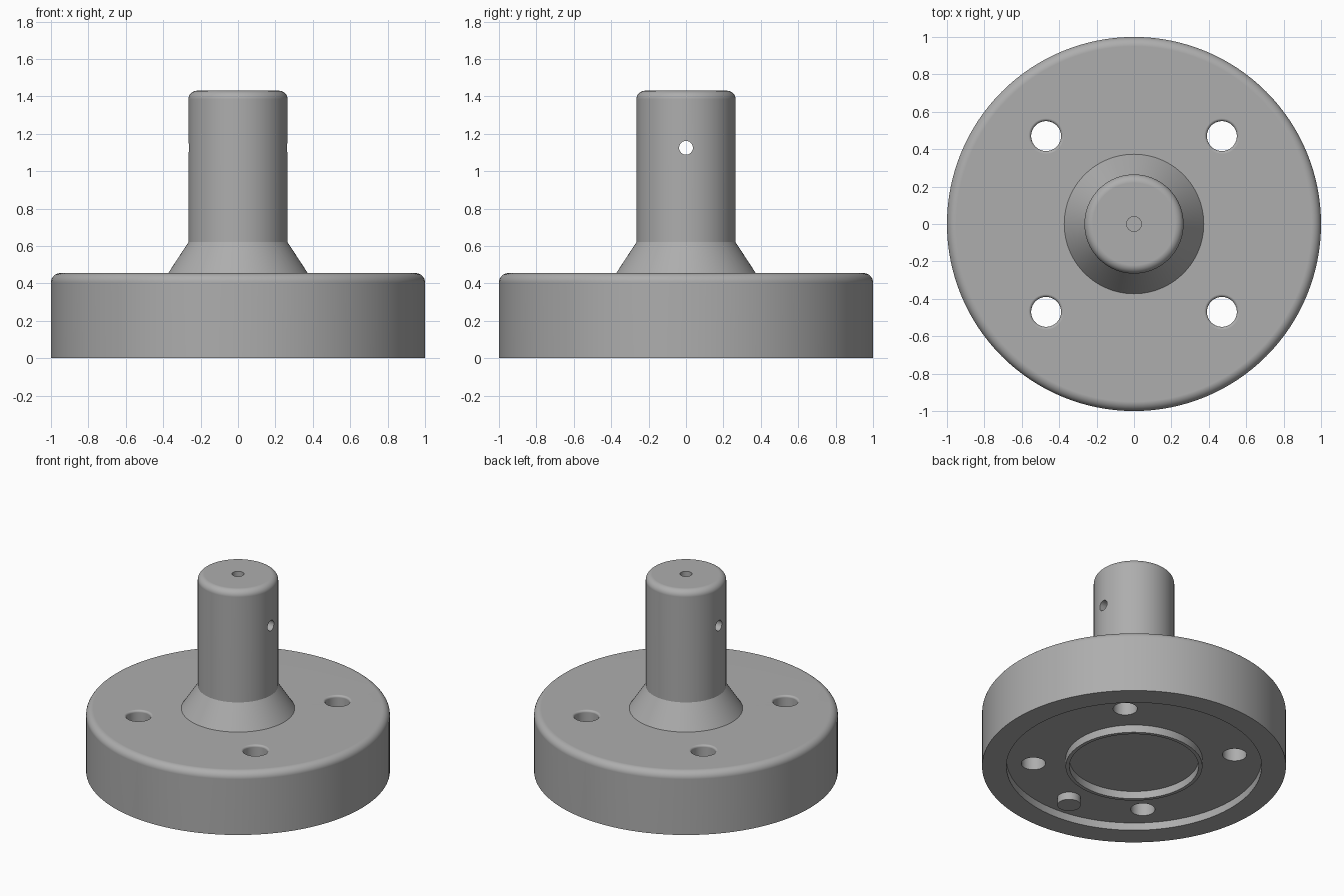
import bpy, bmesh
from math import sin, cos, pi, radians
from mathutils import Matrix, Vector

cube = bpy.data.objects.get("Cube")
if cube:
    bpy.data.objects.remove(cube, do_unlink=True)

# Single plain grey metal
GREY = (0.42, 0.42, 0.42, 1.0)
metal = bpy.data.materials.new("grey metal")
metal.use_nodes = True
metal.diffuse_color = GREY
metal.node_tree.nodes["Principled BSDF"].inputs["Base Color"].default_value = GREY


def arc(cx, cz, r, start, end, steps=8):
    """Points of a rounded corner, angles in degrees."""
    angles = [radians(start + (end - start) * i / steps) for i in range(steps + 1)]
    return [(cx + r * cos(a), cz + r * sin(a)) for a in angles]


def lathe(name, profile, sides, matrix=Matrix()):
    """Revolve an (r, z) profile, starting and ending on the axis, about z."""
    bm = bmesh.new()
    rings = []
    for r, z in profile:
        count = sides if r > 0 else 1
        rings.append([bm.verts.new((r * cos(2 * pi * i / sides), r * sin(2 * pi * i / sides), z))
                      for i in range(count)])
    for a, b in zip(rings, rings[1:]):
        if len(a) == 1:
            bm.faces.new(b)
        elif len(b) == 1:
            bm.faces.new(a)
        else:
            for i in range(sides):
                j = (i + 1) % sides
                bm.faces.new((a[i], a[j], b[j], b[i]))
    bmesh.ops.recalc_face_normals(bm, faces=bm.faces)
    bm.transform(matrix)
    mesh = bpy.data.meshes.new(name)
    bm.to_mesh(mesh)
    bm.free()
    mesh.materials.append(metal)
    obj = bpy.data.objects.new(name, mesh)
    bpy.context.collection.objects.link(obj)
    return obj


def select(obj):
    bpy.ops.object.select_all(action="DESELECT")
    obj.select_set(True)
    bpy.context.view_layer.objects.active = obj


def cut(obj, cutter):
    cutter.hide_render = True
    select(obj)
    mod = obj.modifiers.new("cut", "BOOLEAN")
    mod.operation = "DIFFERENCE"
    mod.solver = "EXACT"
    mod.object = cutter
    bpy.ops.object.modifier_apply(modifier=mod.name)
    bpy.data.objects.remove(cutter, do_unlink=True)


def finish(obj):
    select(obj)
    bpy.ops.object.shade_smooth_by_angle(angle=radians(30))
    mod = obj.modifiers.new("even shading", "WEIGHTED_NORMAL")
    mod.keep_sharp = True


def rod(r, z0, z1):
    return [(0, z0), (r, z0), (r, z1), (0, z1)]


TOP, RECESS, BOLT, HOLE = 0.455, 0.055, 0.47, 0.08

# Flange, recessed underside with centring ring, cone and stem in one turned profile
underside = [(0, RECESS), (0.425, RECESS), (0.425, 0), (0.45, 0),
             (0.45, RECESS), (0.84, RECESS), (0.84, 0), (1, 0)]
flange_edge = arc(0.95, TOP - 0.05, 0.05, 0, 90)
cone = [(0.373, TOP), (0.265, 0.62)]
stem_top = arc(0.22, 1.385, 0.045, 0, 90)
body = lathe("flanged_stem", underside + flange_edge + cone + stem_top + [(0, 1.43)], 128)

# Four bolt holes with rounded upper lips
lip = 0.015
bolt = [(0, -0.1), (HOLE, -0.1)] + arc(HOLE + lip, TOP - lip, lip, 180, 90, 5) \
    + [(HOLE + lip, TOP + 0.05), (0, TOP + 0.05)]
for sx in (-1, 1):
    for sy in (-1, 1):
        place = Matrix.Translation(Vector((sx * BOLT, sy * BOLT, 0)))
        cut(body, lathe("bolt_cutter", bolt, 40, place))

# Cross hole through the stem and blind hole in its end
across = Matrix.Translation(Vector((0, 0, 1.125))) @ Matrix.Rotation(pi / 2, 4, "Y")
cut(body, lathe("cross_cutter", rod(0.037, -0.5, 0.5), 32, across))
cut(body, lathe("end_cutter", rod(0.04, 1.0, 1.6), 32))
finish(body)

# Locating pin under the flange, on the bolt circle
pin = lathe("locating_pin", rod(0.077, 0, RECESS + 0.01), 40,
            Matrix.Translation(Vector((0, -0.665, 0))))
finish(pin)
